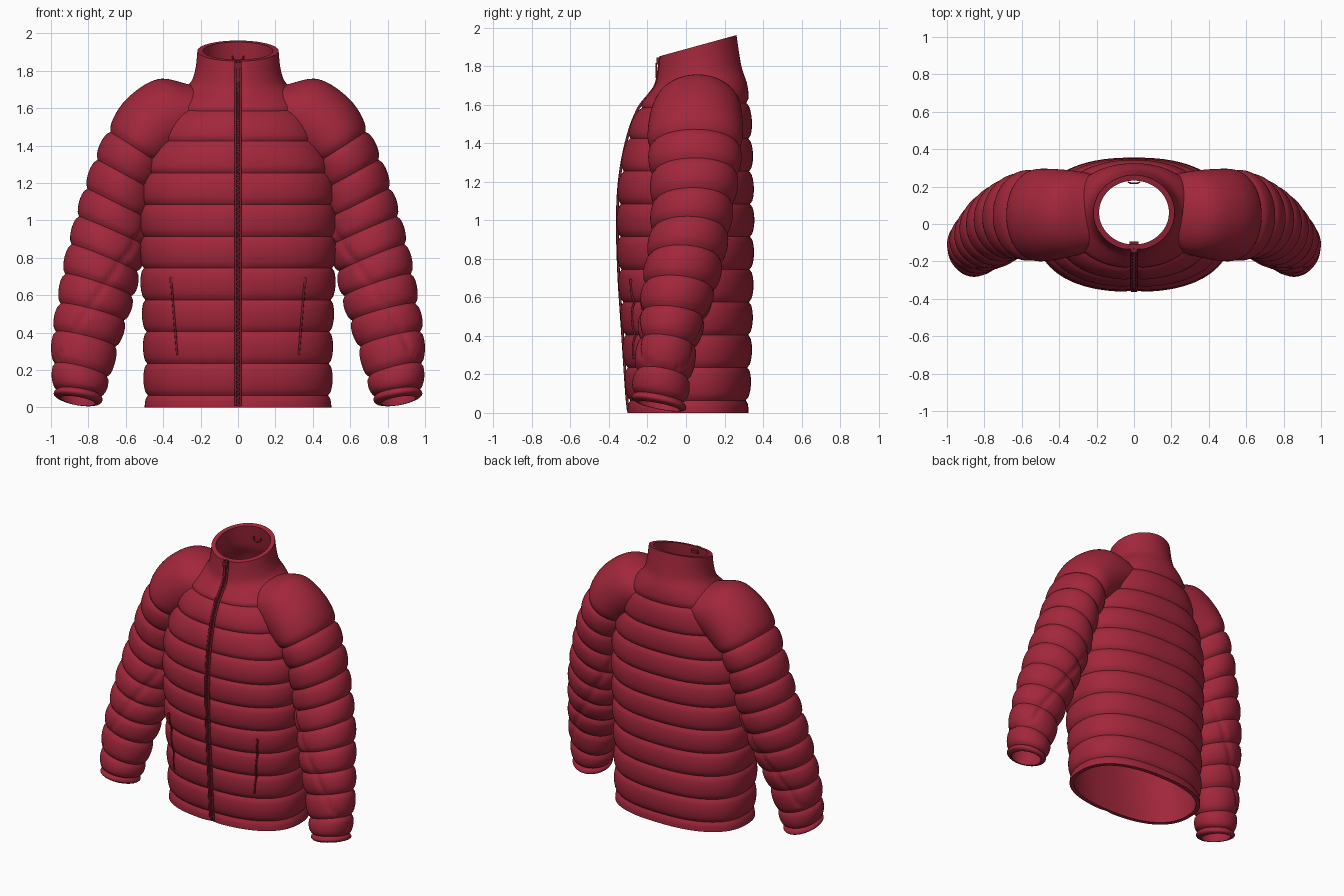
import bpy, bmesh, math
from mathutils import Vector

if "Cube" in bpy.data.objects:
    bpy.data.objects.remove(bpy.data.objects["Cube"])

def material(name, rgb):
    m = bpy.data.materials.new(name)
    m.diffuse_color = (*rgb, 1)
    m.use_nodes = True
    m.node_tree.nodes["Principled BSDF"].inputs["Base Color"].default_value = m.diffuse_color
    return m

RED = material("jacket red", (0.36, 0.020, 0.044))
DARK = material("zip dark red", (0.20, 0.012, 0.026))

# Torso and collar: centre height, half width, front y, back y, tilt, roundness
TORSO = [(0, .50, -.305, .325, 0, 2.4), (.1, .505, -.315, .335, 0, 2.4),
         (.4, .51, -.335, .345, 0, 2.4), (.75, .525, -.357, .352, 0, 2.4),
         (1.05, .53, -.362, .355, 0, 2.4), (1.25, .51, -.347, .35, 0, 2.4),
         (1.45, .44, -.305, .345, 0, 2.3), (1.6, .37, -.25, .335, .05, 2.2),
         (1.68, .30, -.195, .315, .12, 2.1), (1.73, .25, -.165, .292, .18, 2),
         (1.80, .227, -.15, .277, .22, 2), (1.89, .217, -.14, .262, .275, 2)]
# Sleeve: index, outer x/z, inner x/z, front y, back y, tilt
SLEEVE = [(0, .98, .055, .735, .015, -.28, .0, -.2), (1, .99, .10, .715, .06, -.283, .005, -.2),
          (2, 1.0, .24, .68, .16, -.272, .03, -.18), (3, .995, .41, .635, .32, -.255, .065, -.15),
          (4, .97, .56, .59, .46, -.245, .11, -.12), (5, .945, .72, .55, .59, -.23, .16, -.1),
          (6, .91, .88, .52, .72, -.21, .20, -.06), (7, .87, 1.03, .48, .86, -.19, .23, -.03),
          (8, .825, 1.18, .46, 1.0, -.185, .255, 0), (9, .77, 1.335, .43, 1.15, -.19, .28, 0),
          (10, .70, 1.485, .38, 1.28, -.20, .293, 0), (11, .60, 1.645, .30, 1.35, -.195, .295, 0),
          (12, .43, 1.755, .22, 1.40, -.17, .285, 0), (13, .25, 1.725, .12, 1.45, -.13, .26, 0)]

def interp(keys, t):
    """Smooth interpolation of rows by their first column, linear past the ends."""
    def slope(i):
        a, b = keys[max(i - 1, 0)], keys[min(i + 1, len(keys) - 1)]
        return [(q - p) / (b[0] - a[0]) for p, q in zip(a[1:], b[1:])]
    for end in (0, len(keys) - 1):
        if (end == 0 and t <= keys[0][0]) or (end and t >= keys[end][0]):
            return [p + s * (t - keys[end][0]) for p, s in zip(keys[end][1:], slope(end))]
    i = max(k for k in range(len(keys)) if keys[k][0] <= t)
    h = keys[i + 1][0] - keys[i][0]
    u = (t - keys[i][0]) / h
    return [(2*u**3 - 3*u*u + 1) * p + (u**3 - 2*u*u + u) * h * s
            + (3*u*u - 2*u**3) * q + (u**3 - u*u) * h * r
            for p, q, s, r in zip(keys[i][1:], keys[i + 1][1:], slope(i), slope(i + 1))]

DEPTH, LINING = .022, -.030

def puff(phase, last):
    """Quilting: zero on the crown of a channel, -DEPTH on its stitch line."""
    if phase > last + .5:
        return 0
    return DEPTH * (math.sqrt(abs(math.sin(math.pi * phase))) - 1)

def torso_ring(z, lining, n=128):
    a, yf, yb, tilt, e = interp(TORSO, z)
    off = LINING if lining else puff((z - .065) / .17, 9)
    ring = []
    for k in range(n):
        t = 2 * math.pi * k / n
        c, s = math.cos(t), math.sin(t)
        r = (abs(c)**e + abs(s)**e) ** (-1 / e)
        o = off
        if s < 0 and not lining:       # groove for the zip
            o = min(o, 0) * 1.0 - (.010 + min(0, off) * .3) * math.exp(-(a * c / .03)**2)
        x = (a + o) * r * c
        y = (yf + yb) / 2 + ((yb - yf) / 2 + o) * r * s
        ring.append((x, y, z + tilt * y))
    return ring

def sleeve_ring(s, lining, side, n=72):
    ox, oz, ix, iz, yf, yb, tilt = interp(SLEEVE, s)
    c = Vector(((ox + ix) / 2, (yf + yb) / 2, (oz + iz) / 2))
    u = Vector((ox - ix, 0, oz - iz))
    ru, rv = u.length / 2, (yb - yf) / 2
    u.normalize()
    v = Vector((0, 1, tilt))
    # angle of the underarm panel seam, a U that opens upward
    seam = None
    if 2 <= s <= 8.5:
        seam = math.radians(60 * math.sqrt(min(1, (s - 2) / .4)) + 16 * max(0, s - 2.4))
    ring = []
    for k in range(n):
        t = 2 * math.pi * k / n
        off = LINING if lining else puff(s, 10)
        if seam is not None and not lining:
            d = min(t, 2 * math.pi - t) - seam
            off = max(off - .011 * math.exp(-(d / .09)**2), -.026)
        p = c + u * (ru + off) * math.cos(t) + v * (rv + off) * math.sin(t)
        ring.append((p.x * side, p.y, p.z))
    return ring

def link(name, bm, mat):
    bmesh.ops.recalc_face_normals(bm, faces=bm.faces)
    me = bpy.data.meshes.new(name)
    bm.to_mesh(me)
    bm.free()
    me.materials.append(mat)
    ob = bpy.data.objects.new(name, me)
    bpy.context.collection.objects.link(ob)
    return ob

def loft(name, rings):
    bm = bmesh.new()
    rows = [[bm.verts.new(p) for p in r] for r in rings]
    n = len(rows[0])
    for a, b in zip(rows, rows[1:]):
        for k in range(n):
            bm.faces.new((a[k], a[(k + 1) % n], b[(k + 1) % n], b[k]))
    bm.faces.new(rows[0])
    bm.faces.new(rows[-1])
    return link(name, bm, RED)

def activate(ob):
    bpy.ops.object.select_all(action='DESELECT')
    ob.select_set(True)
    bpy.context.view_layer.objects.active = ob

def boolean(ob, other, op):
    m = ob.modifiers.new(op, 'BOOLEAN')
    m.operation, m.object, m.solver = op, other, 'EXACT'
    activate(ob)
    bpy.ops.object.modifier_apply(modifier=m.name)
    bpy.data.objects.remove(other)

def jacket_solid(name, lining):
    zs = [.065 + .017 * k for k in range(-3, 107)]
    zs = [-.06] + zs + [1.95] if lining else [0] + zs + [1.89]
    body = loft(name, [torso_ring(z, lining) for z in zs])
    ss = [k / 8 for k in range(0, 105)]
    if lining:
        ss = [-.8] + ss
    for side in (1, -1):
        boolean(body, loft("sleeve", [sleeve_ring(s, lining, side) for s in ss]), 'UNION')
    return body

# Quilted shell, hollowed by its lining
jacket = jacket_solid("quilted_jacket", False)
boolean(jacket, jacket_solid("lining", True), 'DIFFERENCE')
activate(jacket)
bpy.ops.object.shade_smooth_by_angle(angle=math.radians(40))

def front_point(x, z, off=0):
    a, yf, yb, tilt, e = interp(TORSO, z)
    y = (yf + yb) / 2 - ((yb - yf) / 2 + off) * (1 - (abs(x) / (a + off))**e) ** (1 / e)
    return Vector((x, y, z + tilt * y))

def tube(name, pts, radius, mat):
    cu = bpy.data.curves.new(name, 'CURVE')
    cu.dimensions, cu.bevel_depth, cu.bevel_resolution = '3D', radius, 2
    cu.use_fill_caps = True
    sp = cu.splines.new('POLY')
    sp.points.add(len(pts) - 1)
    for q, p in zip(sp.points, pts):
        q.co = (*p, 1)
    cu.materials.append(mat)
    ob = bpy.data.objects.new(name, cu)
    bpy.context.collection.objects.link(ob)
    return ob

def boxes(name, items, mat):
    bm = bmesh.new()
    for centre, size in items:
        for v in bmesh.ops.create_cube(bm, size=1)['verts']:
            v.co = Vector(centre) + Vector([a * b for a, b in zip(v.co, size)])
    return link(name, bm, mat)

# Front zip: two tapes, alternating teeth, slider and pull
zz = [.008 + .0188 * k for k in range(101)]
for side, word in ((1, "right"), (-1, "left")):
    tube("zip_tape_" + word, [front_point(side * .013, z, -.006) for z in zz], .007, DARK)
boxes("zip_teeth", [(front_point(.003 * (-1)**k, .01 + .0125 * k, -.006), (.014, .012, .007))
                    for k in range(149)], DARK)
top = front_point(0, 1.865, 0)
boxes("zip_slider", [(top, (.036, .022, .035)),
                     (top + Vector((0, -.012, -.05)), (.018, .008, .08)),
                     (top + Vector((0, .035, .0)), (.05, .03, .02))], DARK)

# Slanted pocket zips with small pulls
for side, word in ((1, "right"), (-1, "left")):
    pts = [front_point(side * (.325 + .033 * k / 24), .28 + .41 * k / 24,
                       puff((.215 + .41 * k / 24) / .17, 9) * .7) for k in range(25)]
    tube("pocket_zip_" + word, pts, .006, DARK)
    boxes("pocket_pull_" + word, [(pts[-1] + Vector((0, -.004, -.01)), (.016, .012, .03))], DARK)

# Hanging loop inside the back of the collar
tube("hanger_loop", [(.03 * math.cos(t), .225 - .008 * math.sin(t), 1.88 - .03 * math.sin(t))
                     for t in [math.pi * k / 10 for k in range(11)]], .004, RED)
